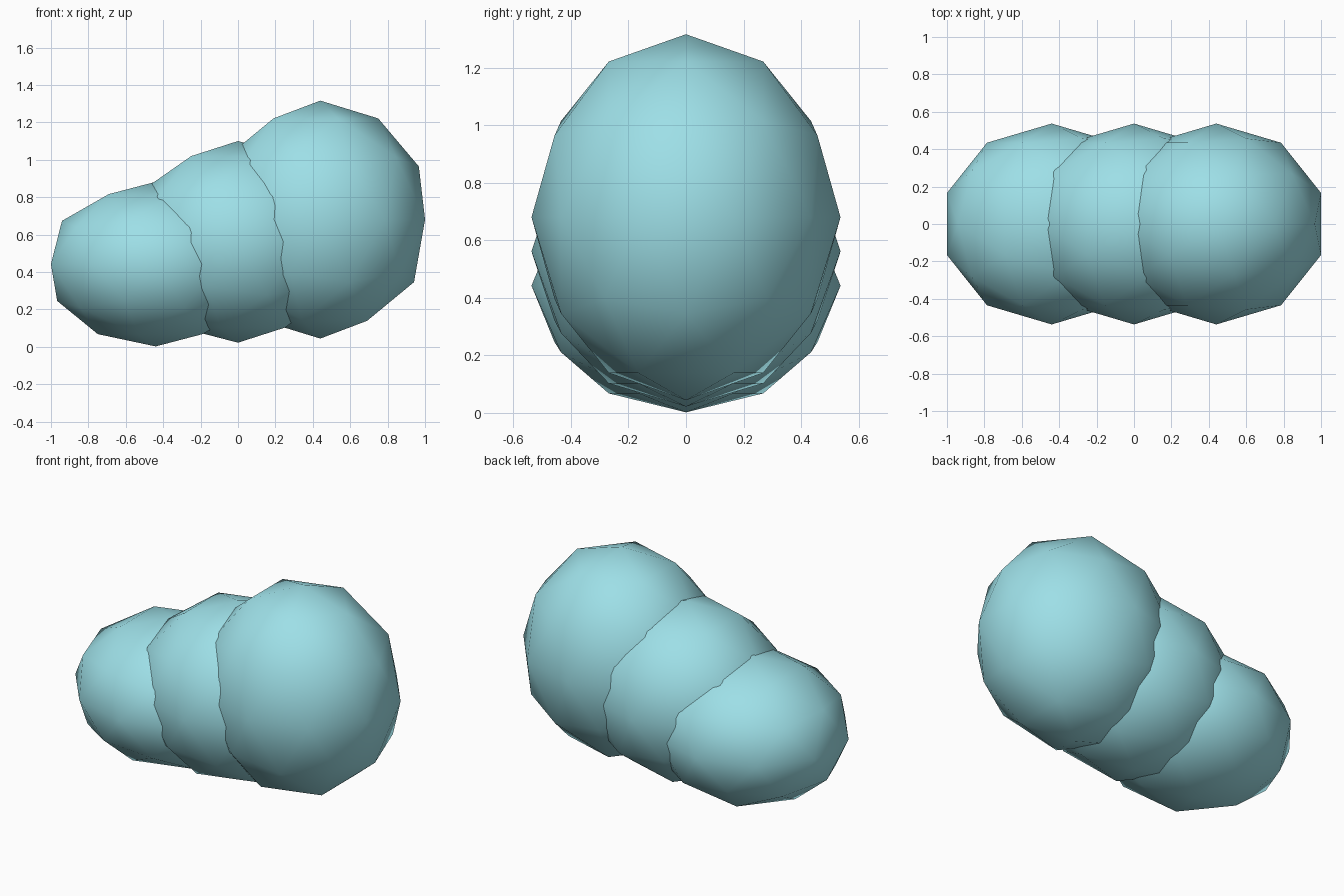
import bpy

if "Cube" in bpy.data.objects:
    bpy.data.objects.remove(bpy.data.objects["Cube"])

# Pale blue material shared by every lobe
blue = bpy.data.materials.new("pale_blue")
blue.diffuse_color = (0.34, 0.74, 0.80, 1.0)
blue.use_nodes = True
blue.node_tree.nodes["Principled BSDF"].inputs["Base Color"].default_value = blue.diffuse_color


def lobe(name, x, z, half_height):
    """Low-poly ball with a common footprint and its own height."""
    bpy.ops.mesh.primitive_ico_sphere_add(subdivisions=2, radius=1, location=(x, 0, z))
    ob = bpy.context.object
    ob.name = name
    ob.scale = (0.589, 0.537, half_height)
    bpy.ops.object.transform_apply(location=False, rotation=False, scale=True)
    bpy.ops.object.shade_smooth()
    ob.data.materials.append(blue)
    return ob


# Three overlapping lobes, rising from left to right
lobe("small_lobe", -0.44, 0.442, 0.440)
lobe("middle_lobe", 0.0, 0.561, 0.539)
lobe("large_lobe", 0.44, 0.680, 0.636)
